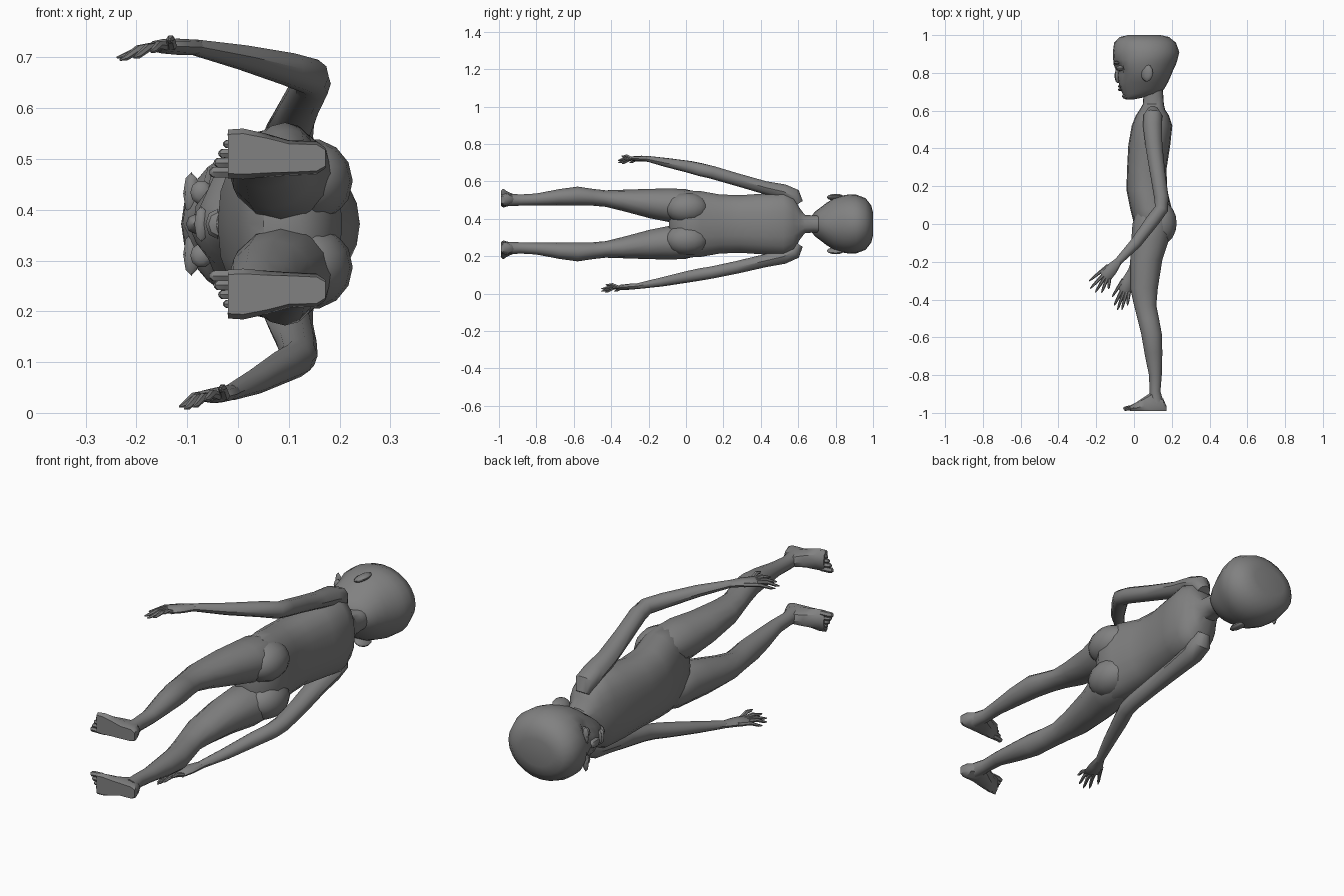
import bpy, bmesh, math
from mathutils import Vector

if "Cube" in bpy.data.objects:
    bpy.data.objects.remove(bpy.data.objects["Cube"])

MID = 0.372  # body's plane of symmetry, z

skin = bpy.data.materials.new("grey_skin")
skin.use_nodes = True
GREY = (0.22, 0.22, 0.22, 1)
skin.diffuse_color = GREY
skin.node_tree.nodes["Principled BSDF"].inputs["Base Color"].default_value = GREY


def loft(name, rings, angle=40):
    """Skin a list of equal rings of points and cap both ends."""
    bm = bmesh.new()
    rows = [[bm.verts.new(p) for p in ring] for ring in rings]
    n = len(rows[0])
    for a, b in zip(rows, rows[1:]):
        for i in range(n):
            bm.faces.new((a[i], a[(i + 1) % n], b[(i + 1) % n], b[i]))
    bm.faces.new(rows[0])
    bm.faces.new(rows[-1])
    bmesh.ops.recalc_face_normals(bm, faces=bm.faces)
    me = bpy.data.meshes.new(name)
    bm.to_mesh(me)
    bm.free()
    me.materials.append(skin)
    ob = bpy.data.objects.new(name, me)
    bpy.context.collection.objects.link(ob)
    bpy.ops.object.select_all(action='DESELECT')
    ob.select_set(True)
    bpy.context.view_layer.objects.active = ob
    bpy.ops.object.shade_smooth_by_angle(angle=math.radians(angle))
    return ob


def body(name, stations, n=14, side=1, power=1.0):
    """Stations along y: (y, x front, x back, z inner, z outer) from the midplane."""
    rings = []
    for y, xf, xb, zi, zo in stations:
        ring = []
        for i in range(n):
            a = 2 * math.pi * i / n
            c, s = math.cos(a), math.sin(a)
            c = math.copysign(abs(c) ** power, c)
            s = math.copysign(abs(s) ** power, s)
            ring.append((( xf + xb) / 2 + c * (xb - xf) / 2, y,
                         MID + side * ((zi + zo) / 2 + s * (zo - zi) / 2)))
        rings.append(ring)
    return loft(name, rings)


def tube(name, path, n=8):
    """Path points: (x, y, z, half width, half thickness along z)."""
    rings = []
    for i, p in enumerate(path):
        t = Vector(path[min(i + 1, len(path) - 1)][:3]) - Vector(path[max(i - 1, 0)][:3])
        t.normalize()
        w = t.cross(Vector((0, 0, 1))).normalized()
        u = w.cross(t)
        rings.append([Vector(p[:3]) + w * p[3] * math.cos(k * math.tau / n)
                      + u * p[4] * math.sin(k * math.tau / n) for k in range(n)])
    return loft(name, rings)


def blob(name, centre, radii, n=10, m=6):
    """Low ellipsoid."""
    rings = []
    for j in range(m + 1):
        b = math.pi * (0.04 + 0.92 * j / m)
        rings.append([(centre[0] + radii[0] * math.sin(b) * math.cos(k * math.tau / n),
                       centre[1] + radii[1] * math.cos(b),
                       centre[2] + radii[2] * math.sin(b) * math.sin(k * math.tau / n))
                      for k in range(n)])
    return loft(name, rings)


def sym(rows):
    return [(y, f, b, -h, h) for y, f, b, h in rows]


# Torso and neck
body("torso", sym([
    (.74, .05, .15, .05), (.68, .05, .155, .046), (.635, .047, .158, .05),
    (.605, .03, .165, .09), (.575, .01, .185, .15), (.52, -.012, .203, .172),
    (.42, -.03, .192, .165), (.29, -.037, .172, .156), (.18, -.04, .176, .16),
    (.08, -.02, .20, .178), (0, .0, .205, .182), (-.06, .02, .17, .13),
    (-.09, .05, .13, .06)]), n=18, power=.85)

# Head, with eye sockets pressed in
head = body("head", sym([
    (1.0, -.03, .14, .06), (.99, -.075, .185, .10), (.96, -.105, .222, .138),
    (.91, -.112, .24, .157), (.87, -.11, .23, .158), (.845, -.108, .222, .154),
    (.82, -.098, .21, .148), (.79, -.088, .198, .138), (.75, -.082, .18, .112),
    (.715, -.072, .16, .085), (.69, -.06, .13, .066), (.672, -.05, .06, .045),
    (.66, -.042, .0, .022)]), n=24)
for v in head.data.vertices:
    d = math.hypot(v.co.y - .825, abs(v.co.z - MID) - .062)
    if v.co.x < 0 and d < .04:
        v.co.x += .03 * (1 - d / .055)

# Nose, lips, chin
blob("nose", (-.085, .785, MID), (.018, .04, .02), 8, 5)
for y in (.728, .712):
    blob("lip", (-.072, y, MID), (.014, .008, .035), 8, 4)
blob("chin", (-.04, .677, MID), (.024, .017, .03), 8, 4)

for s, tag in ((1, "right"), (-1, "left")):
    # Face sides
    blob(tag + "_eye", (-.072, .825, MID + s * .062), (.022, .014, .024), 10, 6)
    blob(tag + "_brow", (-.092, .853, MID + s * .06), (.016, .010, .042), 8, 4)
    ear = blob(tag + "_ear", (.068, .80, MID + s * .143), (.032, .046, .016), 10, 6)
    for v in ear.data.vertices:  # ear leans outwards at the back
        v.co.z += s * (v.co.x - .068) * .35

    # Buttock and leg
    blob(tag + "_buttock", (.14, .005, MID + s * .085), (.086, .115, .084), 14, 8)
    body(tag + "_leg", [
        (.06, .01, .17, .04, .17), (0, -.008, .19, .02, .186), (-.08, -.014, .186, .008, .19),
        (-.19, -.02, .15, .03, .188), (-.34, -.02, .126, .07, .183),
        (-.43, 0, .118, .092, .18), (-.5, .018, .132, .098, .188),
        (-.58, .038, .147, .098, .2), (-.68, .055, .15, .1, .186),
        (-.8, .079, .147, .1, .163), (-.885, .083, .14, .098, .158),
        (-.95, .083, .158, .095, .162)], n=12, side=s)

    # Foot: rings along x from heel to ball (x, top y, inner z, outer z)
    rings = []
    for x, top, zi, zo in ((.172, -.965, .11, .15), (.155, -.925, .098, .163),
                           (.10, -.885, .095, .165), (.055, -.915, .092, .178),
                           (.01, -.945, .088, .188), (-.02, -.96, .09, .186)):
        c, w, lo = (zi + zo) / 2, (zo - zi) / 2, -.99
        rings.append([(x, y, MID + s * (c + w * k)) for y, k in (
            (lo, -.8), (lo, .8), (lo + (top - lo) * .35, 1), (top - (top - lo) * .15, .6),
            (top, 0), (top - (top - lo) * .15, -.6), (lo + (top - lo) * .35, -1))])
    loft(tag + "_foot", rings)
    for i in range(5):
        z = MID + s * (.102 + .0185 * i)
        tip, r = -.055 + .009 * i, .0125 - .001 * i
        tube(tag + "_toe", [(.0, -.972, z, r, r), (tip + .02, -.975, z, r, r),
                            (tip + .005, -.979, z, r * .9, r * .9),
                            (tip, -.982, z, r * .4, r * .4)], 6)

# Arms: path points x, y, z, half width, half thickness
ARMS = {
    "right": [(.10, .60, .48, .03, .03), (.10, .575, .52, .05, .045),
              (.098, .52, .545, .05, .042), (.105, .42, .567, .045, .036),
              (.125, .27, .61, .04, .035), (.145, .14, .648, .038, .036),
              (.145, .08, .662, .036, .036), (.10, .02, .677, .036, .033),
              (.01, -.10, .70, .03, .025), (-.085, -.20, .72, .02, .016)],
    "left": [(.10, .60, .265, .03, .03), (.10, .575, .225, .05, .045),
             (.098, .52, .198, .05, .042), (.103, .42, .175, .045, .036),
             (.115, .27, .14, .04, .035), (.12, .14, .113, .037, .034),
             (.112, .08, .103, .036, .034), (.085, .01, .09, .035, .032),
             (.035, -.13, .062, .028, .025), (-.015, -.255, .04, .019, .016)],
}
# Palm ends and finger tips
HANDS = {
    "right": ((-.15, -.275, .722), [(-.238, -.302, .70), (-.232, -.342, .695), (-.205, -.362, .70),
                                    (-.172, -.364, .712), (-.135, -.345, .735)]),
    "left": ((-.05, -.35, .033), [(-.115, -.385, .012), (-.105, -.432, .008), (-.088, -.455, .012),
                                  (-.065, -.455, .026), (-.035, -.43, .048)]),
}
for tag, path in ARMS.items():
    tube(tag + "_arm", path, 10)
    wrist = Vector(path[-1][:3])
    end, tips = HANDS[tag]
    end = Vector(end)
    mid = wrist.lerp(end, .5)
    tube(tag + "_palm", [(*wrist.lerp(mid, -.3), .018, .015), (*mid, .032, .016),
                         (*end, .035, .014), (*end.lerp(mid, -.2), .026, .009)], 8)
    along = (end - wrist).normalized()
    across = along.cross(Vector((0, 0, 1))).normalized()
    for i, tip in enumerate(tips):
        tip = Vector(tip)
        # the outermost finger on the front edge is the thumb and starts lower
        root = (mid if i == 0 else end) + across * (.026 - .013 * i)
        knuckle = root.lerp(tip, .5) + Vector((0, 0, .008))
        tube(tag + ("_thumb" if i == 0 else "_finger"),
             [(*root, .010, .010), (*knuckle, .0085, .0085),
              (*root.lerp(tip, .85), .006, .006), (*tip, .002, .002)], 6)
